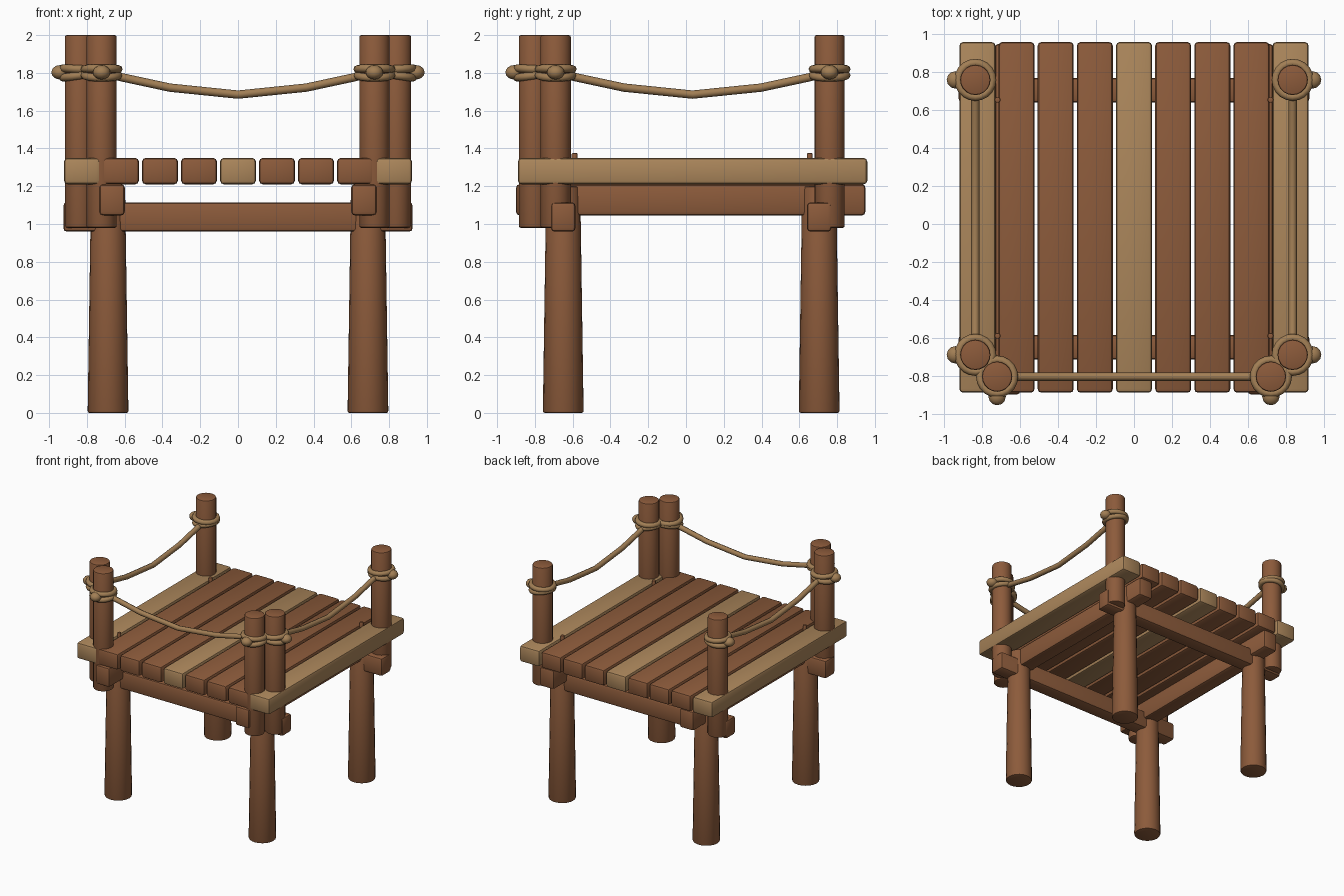
import bpy, math
from mathutils import Vector

cube = bpy.data.objects.get("Cube")
if cube:
    bpy.data.objects.remove(cube, do_unlink=True)


def material(name, rgb):
    m = bpy.data.materials.new(name)
    m.use_nodes = True
    m.diffuse_color = (*rgb, 1)
    m.node_tree.nodes["Principled BSDF"].inputs["Base Color"].default_value = (*rgb, 1)
    return m


brown = material("brown wood", (0.265, 0.105, 0.044))
pale = material("pale wood", (0.41, 0.24, 0.105))
rope_tan = material("rope tan", (0.36, 0.21, 0.09))


def finish(name, mat, bevel=0.0, segments=2, angle=40):
    ob = bpy.context.object
    ob.name = name
    ob.data.materials.clear()
    ob.data.materials.append(mat)
    if bevel:
        mod = ob.modifiers.new("soft edges", "BEVEL")
        mod.width = bevel
        mod.segments = segments
        mod.limit_method = "ANGLE"
        mod.angle_limit = math.radians(50)
        bpy.ops.object.modifier_apply(modifier=mod.name)
    bpy.ops.object.shade_smooth_by_angle(angle=math.radians(angle))
    return ob


def box(name, centre, size, mat):
    bpy.ops.mesh.primitive_cube_add(size=1, location=centre)
    bpy.context.object.scale = size
    bpy.ops.object.transform_apply(location=False, rotation=False, scale=True)
    return finish(name, mat, 0.02)


def log(name, x, y, z0, z1, r0, r1, bevel=0.01):
    bpy.ops.mesh.primitive_cone_add(vertices=20, radius1=r0, radius2=r1, depth=z1 - z0,
                                    location=(x, y, (z0 + z1) / 2))
    return finish(name, brown, bevel)


def rope(name, start, end, sag):
    # Polyline with a shallow sag between two posts
    a, b = Vector(start), Vector(end)
    cu = bpy.data.curves.new(name, "CURVE")
    cu.dimensions = "3D"
    cu.bevel_depth = 0.022
    cu.bevel_resolution = 2
    cu.use_fill_caps = True
    sp = cu.splines.new("POLY")
    steps = (0, 0.07, 0.25, 0.5, 0.75, 0.93, 1)
    sp.points.add(len(steps) - 1)
    for p, t in zip(sp.points, steps):
        drop = sag * (1 - abs(2 * t - 1) ** 1.7)
        p.co = (*(a.lerp(b, t) - Vector((0, 0, drop))), 1)
    ob = bpy.data.objects.new(name, cu)
    bpy.context.collection.objects.link(ob)
    bpy.ops.object.select_all(action="DESELECT")
    ob.select_set(True)
    bpy.context.view_layer.objects.active = ob
    bpy.ops.object.convert(target="MESH")
    finish(name, rope_tan, angle=60)


def lashing(name, x, y, out):
    # Two tilted coils and a knot on the outward side
    for i, (z, tilt) in enumerate(((1.82, 3), (1.787, -8))):
        t = math.radians(tilt)
        bpy.ops.mesh.primitive_torus_add(location=(x, y, z), major_radius=0.09, minor_radius=0.021,
                                         major_segments=20, minor_segments=8,
                                         rotation=(t * out[1], -t * out[0], 0))
        finish(f"{name}_coil_{i + 1}", rope_tan, angle=60)
    bpy.ops.mesh.primitive_uv_sphere_add(segments=12, ring_count=8, radius=1,
                                         location=(x + out[0] * 0.105, y + out[1] * 0.105, 1.803))
    bpy.context.object.scale = (0.046, 0.046, 0.038)
    finish(f"{name}_knot", rope_tan, angle=60)


# Deck planks
for i in range(-4, 5):
    box(f"deck_plank_{i + 5}", (i * 0.2065, 0.035, 1.28), (0.19, 1.85, 0.14),
        pale if i % 4 == 0 else brown)

# Cross beams below, long beams resting on them
for side, y in (("front", -0.65), ("back", 0.705)):
    box(f"{side}_cross_beam", (0, y, 1.037), (1.85, 0.13, 0.156), brown)

POST_Z = 1.805
for side, s in (("left", 1), ("right", -1)):
    box(f"{side}_long_beam", (s * 0.667, 0.025, 1.128), (0.135, 1.85, 0.166), brown)

    # Tapered legs
    for end, y in (("front", -0.65), ("back", 0.705)):
        log(f"{end}_{side}_leg", s * 0.688, y, 0, 1.2, 0.108, 0.09)

    # Rail posts with rope lashings
    posts = (("side_front", s * 0.837, -0.69, (s, 0)),
             ("side_back", s * 0.837, 0.76, (s, 0)),
             ("front", s * 0.722, -0.805, (0, -1)))
    for end, x, y, out in posts:
        log(f"{side}_{end}_post", x, y, 0.98, 2.0, 0.08, 0.08)
        lashing(f"{side}_{end}", x, y, out)
    rope(f"{side}_rope", (s * 0.837, -0.69, POST_Z), (s * 0.837, 0.76, POST_Z), 0.12)

    # Wooden pegs
    for end, y in (("front", -0.59), ("back", 0.655)):
        log(f"{end}_{side}_peg", s * 0.72, y, 1.3, 1.375, 0.015, 0.015, 0.004)

rope("front_rope", (-0.722, -0.805, POST_Z), (0.722, -0.805, POST_Z), 0.12)
